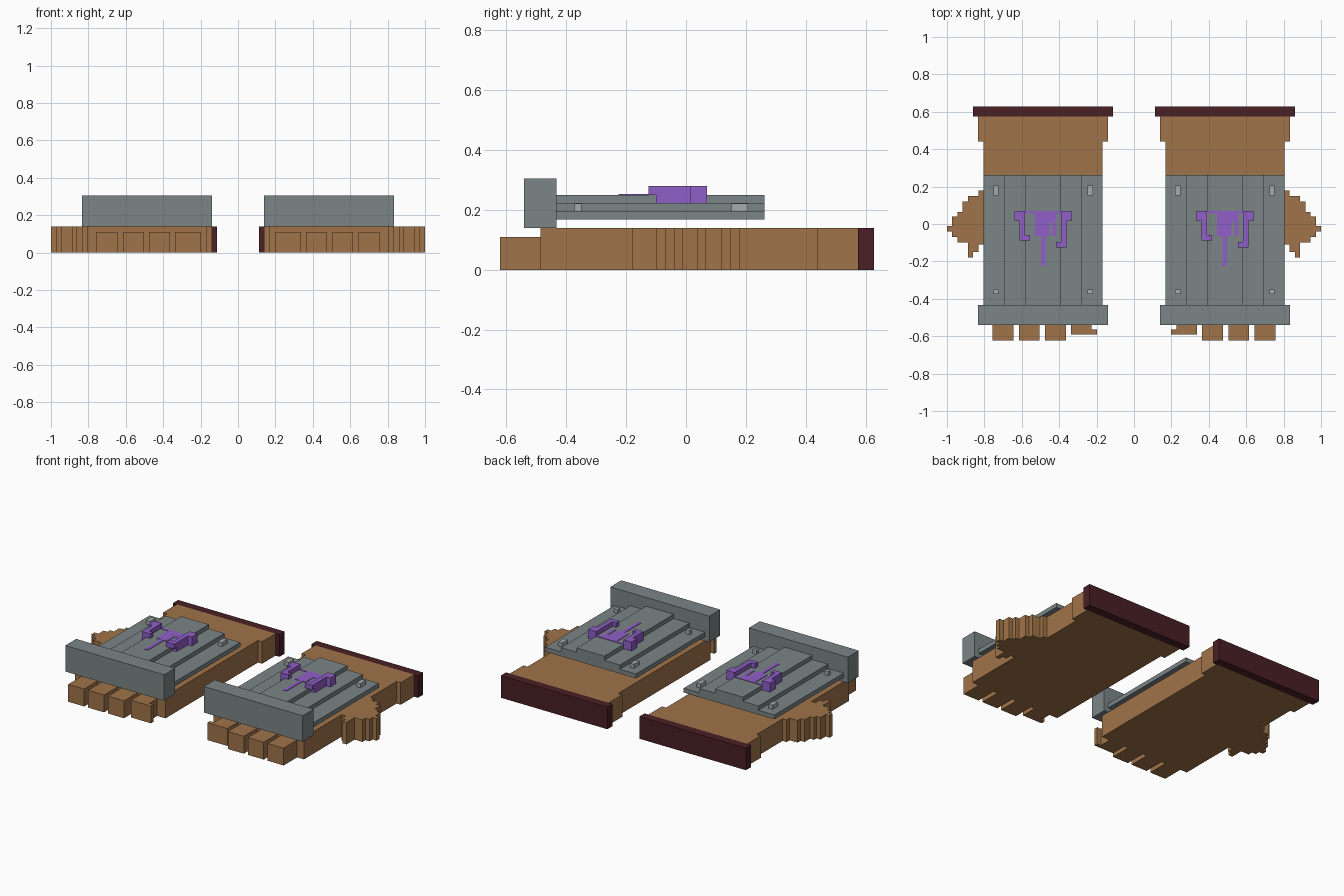
import bpy
import bmesh

cube = bpy.data.objects.get("Cube")
if cube:
    bpy.data.objects.remove(cube, do_unlink=True)


def material(name, rgb):
    m = bpy.data.materials.new(name)
    m.use_nodes = True
    m.diffuse_color = (*rgb, 1)
    m.node_tree.nodes["Principled BSDF"].inputs["Base Color"].default_value = (*rgb, 1)
    return m


LEATHER = material("brown leather", (0.35, 0.174, 0.067))
STEEL = material("grey steel", (0.2, 0.235, 0.24))
CUFF = material("dark maroon", (0.068, 0.014, 0.018))
PURPLE = material("purple", (0.28, 0.115, 0.58))
STUD = material("light grey", (0.39, 0.41, 0.41))

CENTRE = 0.486      # distance of each glove from the middle


def blocks(name, side, mat, boxes, mirror=True):
    """One object from boxes (x0, x1, y0, y1, z0, z1), x measured outward from the glove centre."""
    bm = bmesh.new()
    flip = side if mirror else 1
    for x0, x1, y0, y1, z0, z1 in boxes:
        verts = bmesh.ops.create_cube(bm, size=1)["verts"]
        for v in verts:
            v.co.x = side * CENTRE + flip * ((x0 + x1) / 2 + v.co.x * (x1 - x0))
            v.co.y = (y0 + y1) / 2 + v.co.y * (y1 - y0)
            v.co.z = (z0 + z1) / 2 + v.co.z * (z1 - z0)
    bmesh.ops.recalc_face_normals(bm, faces=bm.faces)
    mesh = bpy.data.meshes.new(name)
    bm.to_mesh(mesh)
    bm.free()
    mesh.materials.append(mat)
    obj = bpy.data.objects.new(name, mesh)
    bpy.context.collection.objects.link(obj)


H = 0.14            # hand thickness
PALM = 0.318        # palm half width
WRIST = 0.347       # wrist half width

# Thumb steps: front and back edge of each strip, going outward
THUMB = [(-0.11, 0.18), (-0.15, 0.15), (-0.18, 0.15), (-0.10, 0.12),
         (-0.10, 0.065), (-0.07, 0.04), (-0.04, -0.01)]
STEP = (1 - CENTRE - PALM) / len(THUMB)

for side, label in ((1, "left"), (-1, "right")):
    # Hand, wrist and cuff
    blocks(label + "_palm", side, LEATHER, [(-PALM, PALM, -0.487, 0.44, 0, H)])
    blocks(label + "_wrist", side, LEATHER, [(-WRIST, WRIST, 0.44, 0.575, 0, H)])
    blocks(label + "_cuff", side, CUFF, [(-0.374, 0.374, 0.575, 0.628, 0, H)])

    # Fingers, the innermost shorter with a small side tip
    for i in range(3):
        x = 0.158 - i * 0.14
        blocks(f"{label}_finger_{i + 1}", side, LEATHER, [(x, x + 0.112, -0.622, -0.487, 0, 0.11)])
    blocks(label + "_small_finger", side, LEATHER,
           [(-0.26, -0.148, -0.59, -0.487, 0, 0.11),
            (-0.288, -0.26, -0.59, -0.565, 0, 0.11)])

    # Stepped thumb
    blocks(label + "_thumb", side, LEATHER,
           [(PALM + i * STEP, PALM + (i + 1) * STEP, a, b, 0, H)
            for i, (a, b) in enumerate(THUMB)])

    # Knuckle guard and three stacked back plates
    blocks(label + "_knuckle_guard", side, STEEL, [(-WRIST, WRIST, -0.541, -0.432, H, 0.305)])
    for name, half, z0, z1 in (("lower", PALM, 0.168, 0.196),
                               ("middle", 0.207, 0.196, 0.223),
                               ("upper", 0.097, 0.223, 0.25)):
        blocks(f"{label}_{name}_plate", side, STEEL, [(-half, half, -0.432, 0.263, z0, z1)])

    # Studs on the lower plate
    blocks(label + "_studs", side, STUD,
           [(s * 0.252 - 0.014, s * 0.252 + 0.014, a, b, 0.196, 0.222)
            for s in (-1, 1) for a, b in ((-0.373, -0.35), (0.152, 0.207))])

    # Raised hooks, same way round on both hands
    blocks(label + "_short_hook", side, PURPLE,
           [(-0.152, -0.097, 0.015, 0.07, 0.223, 0.28),
            (-0.125, -0.097, -0.088, 0.015, 0.223, 0.28),
            (-0.097, -0.07, -0.088, -0.06, 0.25, 0.28)], mirror=False)
    blocks(label + "_long_hook", side, PURPLE,
           [(0.097, 0.152, 0.015, 0.07, 0.223, 0.28),
            (0.097, 0.125, -0.1, 0.015, 0.223, 0.28),
            (0.07, 0.125, -0.125, -0.095, 0.25, 0.28)], mirror=False)

    # Thin inlaid emblem between the hooks
    blocks(label + "_emblem", side, PURPLE,
           [(-0.097, 0.097, 0.055, 0.07, 0.25, 0.253),
            (-0.042, 0.072, 0.01, 0.055, 0.25, 0.253),
            (-0.042, 0.034, -0.065, 0.01, 0.25, 0.253),
            (0.05, 0.072, -0.065, 0.01, 0.25, 0.253),
            (-0.012, 0.012, -0.225, -0.065, 0.25, 0.253)], mirror=False)
